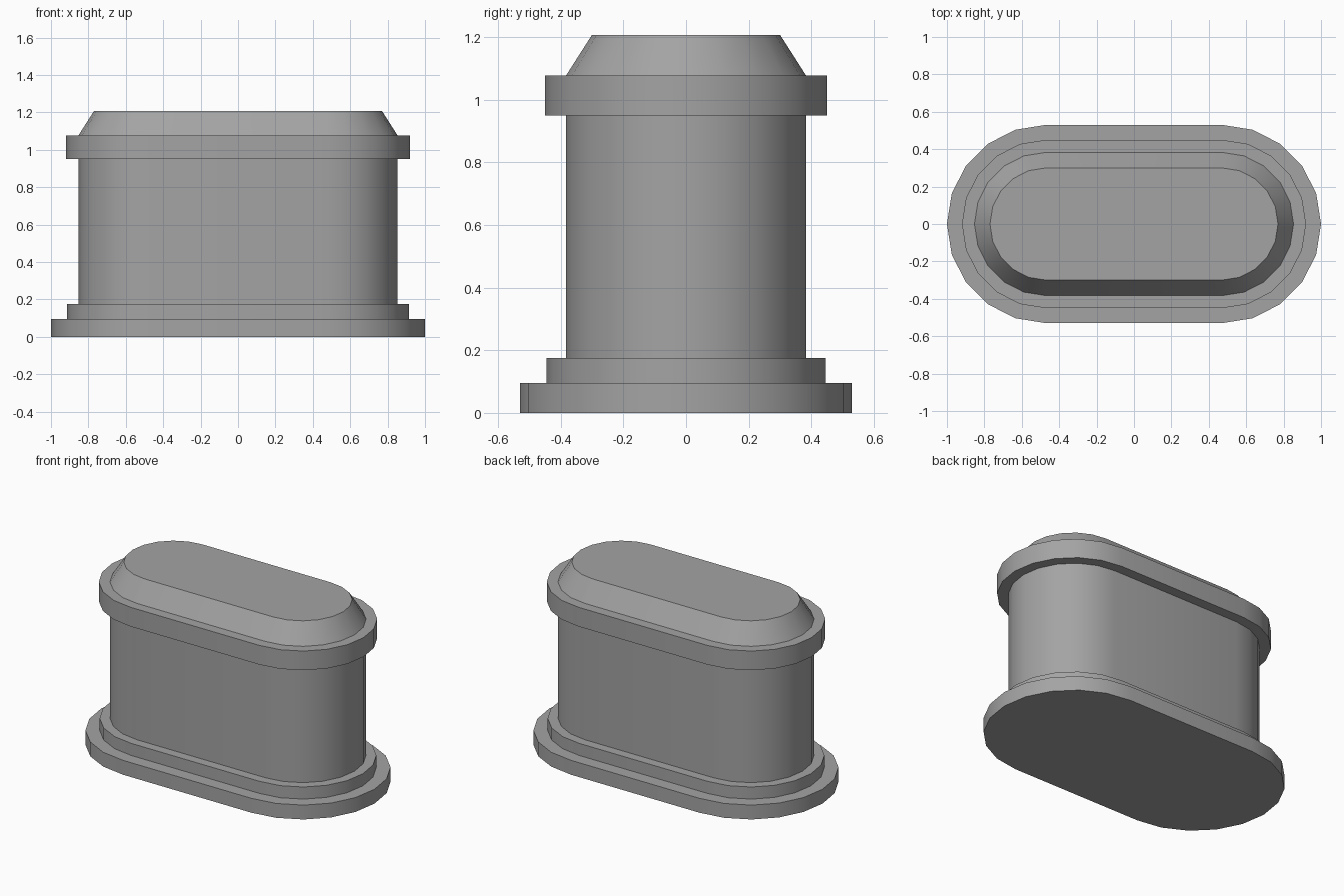
import bpy
import bmesh
from math import cos, sin, pi

cube = bpy.data.objects.get("Cube")
if cube:
    bpy.data.objects.remove(cube, do_unlink=True)

HALF_STRAIGHT = 0.47   # distance from the middle to each round end's centre
SEGMENTS = 10          # sides per round end

grey = bpy.data.materials.new("stone_grey")
grey.use_nodes = True
colour = (0.37, 0.37, 0.37, 1)
grey.diffuse_color = colour
grey.node_tree.nodes["Principled BSDF"].inputs["Base Color"].default_value = colour


def outline(radius):
    """Counter-clockwise outline of a slot with two round ends."""
    points = []
    for side, start in ((1, -pi / 2), (-1, pi / 2)):
        for i in range(SEGMENTS + 1):
            a = start + pi * i / SEGMENTS
            points.append((side * HALF_STRAIGHT + radius * cos(a), radius * sin(a)))
    return points


def slot_part(name, bottom, top, low_radius, high_radius=None):
    """Closed slot-shaped solid, tapered when the radii differ."""
    bm = bmesh.new()
    rings = [[bm.verts.new((x, y, z)) for x, y in outline(r)]
             for z, r in ((bottom, low_radius), (top, high_radius or low_radius))]
    low, high = rings
    bm.faces.new(low[::-1])
    bm.faces.new(high)
    n = len(low)
    for i in range(n):
        j = (i + 1) % n
        bm.faces.new((low[i], low[j], high[j], high[i]))
    mesh = bpy.data.meshes.new(name)
    bm.to_mesh(mesh)
    bm.free()
    mesh.materials.append(grey)
    part = bpy.data.objects.new(name, mesh)
    bpy.context.collection.objects.link(part)
    bpy.ops.object.select_all(action='DESELECT')
    part.select_set(True)
    bpy.context.view_layer.objects.active = part
    bpy.ops.object.shade_smooth_by_angle(angle=pi / 6)


# Stacked parts, from the ground up
slot_part("base_plate", 0, 0.095, 0.53)
slot_part("base_step", 0.095, 0.175, 0.445)
slot_part("shaft", 0.175, 0.95, 0.383)
slot_part("collar", 0.95, 1.077, 0.45)
slot_part("tapered_cap", 1.077, 1.207, 0.383, 0.30)
